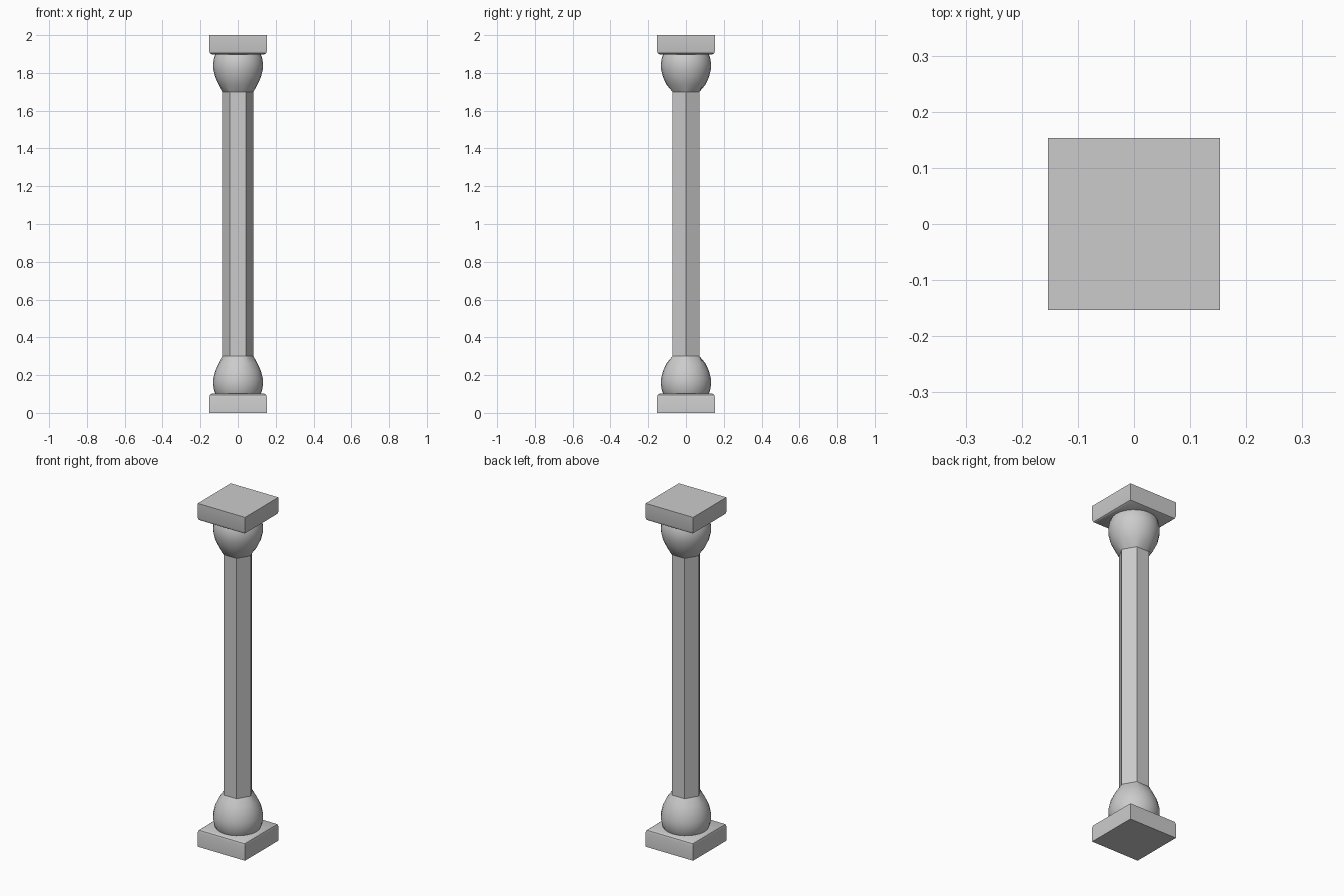
import bpy, bmesh, math

if "Cube" in bpy.data.objects:
    bpy.data.objects.remove(bpy.data.objects["Cube"])

SEG = 24
HEX_R = 0.083


def hex_radius(a):
    # distance from the axis to the side of a hexagon with corners on +-x
    return HEX_R * math.cos(math.pi / 6) / math.cos(a % (math.pi / 3) - math.pi / 6)


def loft(name, rings, angle):
    # skin a stack of equally sized rings and cap both ends
    bm = bmesh.new()
    loops = [[bm.verts.new(p) for p in ring] for ring in rings]
    n = len(loops[0])
    for lo, hi in zip(loops, loops[1:]):
        for i in range(n):
            j = (i + 1) % n
            bm.faces.new((lo[i], lo[j], hi[j], hi[i]))
    bm.faces.new(loops[0][::-1])
    bm.faces.new(loops[-1])
    bmesh.ops.recalc_face_normals(bm, faces=bm.faces)
    mesh = bpy.data.meshes.new(name)
    bm.to_mesh(mesh)
    bm.free()
    ob = bpy.data.objects.new(name, mesh)
    bpy.context.collection.objects.link(ob)
    bpy.ops.object.select_all(action='DESELECT')
    ob.select_set(True)
    bpy.context.view_layer.objects.active = ob
    bpy.ops.object.shade_smooth_by_angle(angle=math.radians(angle))
    return ob


def square(h, z):
    return [(-h, -h, z), (h, -h, z), (h, h, z), (-h, h, z)]


def ring(r, blend, z):
    # circle of radius r, blended toward the hexagonal shaft section
    pts = []
    for i in range(SEG):
        a = math.tau * i / SEG
        d = r * (1 - blend) + hex_radius(a) * blend
        pts.append((d * math.cos(a), d * math.sin(a), z))
    return pts


# bulb profile: radius, hexagon blend, height
BULB = [(0.117, 0, 0.095), (0.127, 0, 0.115), (0.133, 0, 0.15), (0.132, 0, 0.18),
        (0.122, 0, 0.222), (0.103, 0, 0.262), (0.083, 1, 0.30)]

# base and capital, mirrored about mid height
for flip, slab, bulb in ((False, "base_plinth", "base_bulb"),
                         (True, "capital_slab", "capital_bulb")):
    def h(z):
        return 2 - z if flip else z
    loft(slab, [square(s, h(z)) for s, z in
                ((0.153, 0), (0.153, 0.083), (0.149, 0.096), (0.140, 0.102))], 35)
    loft(bulb, [ring(r, b, h(z)) for r, b, z in BULB], 40)

# hexagonal shaft
loft("shaft", [[(HEX_R * math.cos(k * math.pi / 3), HEX_R * math.sin(k * math.pi / 3), z)
                for k in range(6)] for z in (0.30, 1.70)], 30)
